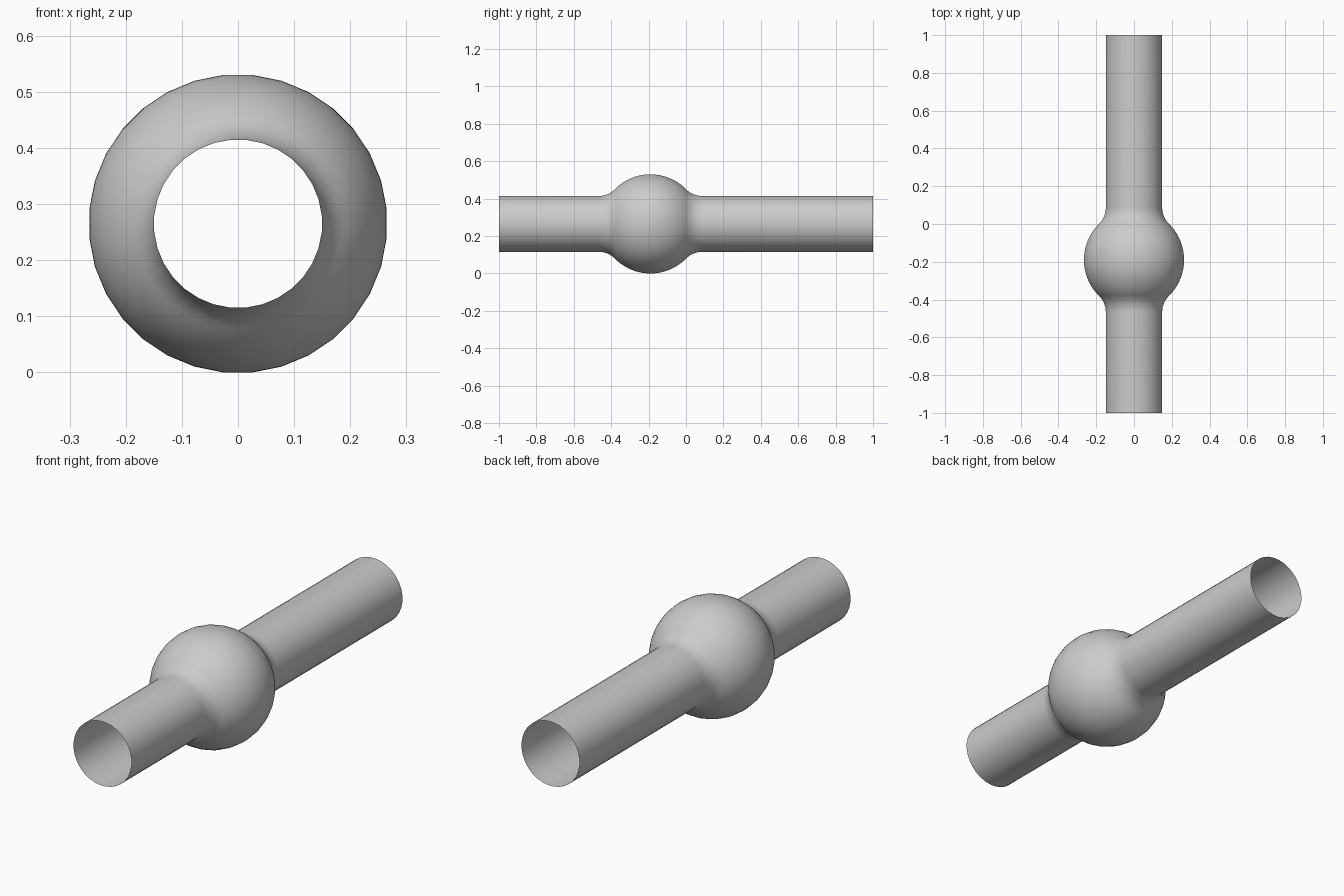
import bpy, bmesh, math
from mathutils import Matrix, Vector

cube = bpy.data.objects.get("Cube")
if cube:
    bpy.data.objects.remove(cube, do_unlink=True)

SIDES = 32
TUBE, BALL, FILLET = 0.15, 0.2663, 0.12
BALL_Y, AXIS_Z = -0.19, 0.265

grey = bpy.data.materials.new("light grey")
grey.use_nodes = True
colour = (0.6, 0.6, 0.6, 1)
grey.diffuse_color = colour
grey.node_tree.nodes["Principled BSDF"].inputs["Base Color"].default_value = colour

# Half profile as (distance from ball centre, radius): bulge, then concave fillet
reach = math.sqrt((BALL + FILLET) ** 2 - (TUBE + FILLET) ** 2)
tangent = math.atan2(TUBE + FILLET, reach)
half = []
for i in range(17):
    a = math.pi / 2 + (tangent - math.pi / 2) * i / 16
    half.append((BALL * math.cos(a), BALL * math.sin(a)))
for i in range(1, 9):
    a = tangent + (math.pi / 2 - tangent) * i / 8
    half.append((reach - FILLET * math.cos(a), TUBE + FILLET - FILLET * math.sin(a)))

# Full profile: open front end, mirrored bulge, open back end
profile = [(-1, TUBE)]
profile += [(BALL_Y - d, r) for d, r in reversed(half[1:])]
profile += [(BALL_Y + d, r) for d, r in half]
profile.append((1, TUBE))

# Revolve about the tube axis, with a flat side on top
bm = bmesh.new()
centre = Vector((0, 0, AXIS_Z))
turn = Matrix.Rotation(math.pi / SIDES, 3, 'Y')
verts = [bm.verts.new(turn @ Vector((0, y, r)) + centre) for y, r in profile]
edges = [bm.edges.new(pair) for pair in zip(verts, verts[1:])]
bmesh.ops.spin(bm, geom=verts + edges, cent=centre, axis=(0, 1, 0),
               angle=2 * math.pi, steps=SIDES, use_merge=True)
bmesh.ops.remove_doubles(bm, verts=bm.verts[:], dist=0.0001)
bmesh.ops.recalc_face_normals(bm, faces=bm.faces[:])

# Make the open surface face outwards
bm.normal_update()
face = max(bm.faces, key=lambda f: f.calc_center_median().z)
if face.normal.z < 0:
    bmesh.ops.reverse_faces(bm, faces=bm.faces[:])
for f in bm.faces:
    f.smooth = True

mesh = bpy.data.meshes.new("tube_with_ball_bulge")
bm.to_mesh(mesh)
bm.free()
mesh.materials.append(grey)
tube = bpy.data.objects.new("tube_with_ball_bulge", mesh)
bpy.context.collection.objects.link(tube)
